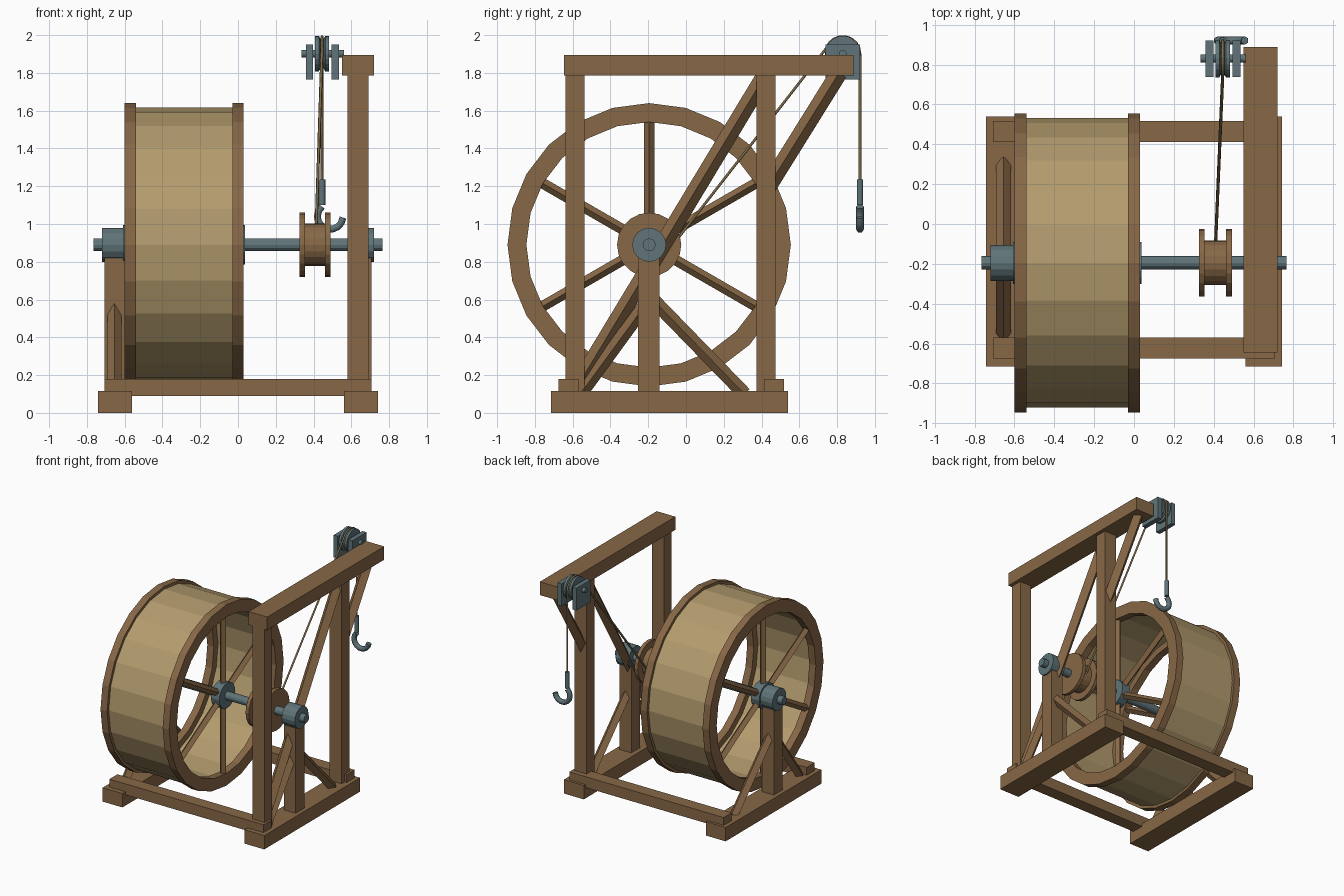
import bpy, bmesh
from math import sin, cos, pi, radians
from mathutils import Vector

if "Cube" in bpy.data.objects:
    bpy.data.objects.remove(bpy.data.objects["Cube"])


def mat(name, col):
    m = bpy.data.materials.new(name)
    m.diffuse_color = (*col, 1)
    m.use_nodes = True
    m.node_tree.nodes["Principled BSDF"].inputs["Base Color"].default_value = m.diffuse_color
    return m


WOOD = mat("wood", (0.245, 0.138, 0.062))
PLANK = mat("pale_planks", (0.45, 0.33, 0.155))
METAL = mat("metal", (0.115, 0.175, 0.19))
ROPE = mat("rope_fibre", (0.20, 0.14, 0.065))


def finish(name, bm, m):
    bmesh.ops.recalc_face_normals(bm, faces=bm.faces)
    me = bpy.data.meshes.new(name)
    bm.to_mesh(me)
    bm.free()
    me.materials.append(m)
    ob = bpy.data.objects.new(name, me)
    bpy.context.collection.objects.link(ob)
    return ob


def box(name, x, y, z, m=WOOD):
    """Box from (min, max) pairs."""
    bm = bmesh.new()
    bmesh.ops.create_cube(bm, size=1)
    for v in bm.verts:
        v.co = [(r[0] + r[1]) / 2 + c * (r[1] - r[0]) for r, c in zip((x, y, z), v.co)]
    return finish(name, bm, m)


def lathe(name, profile, cy, cz, n, m, closed=False):
    """Turn (x, radius) points about an axis along x; caps ends unless closed."""
    bm = bmesh.new()
    rings = [[bm.verts.new((x, cy + r * sin(2 * pi * i / n), cz + r * cos(2 * pi * i / n)))
              for i in range(n)] for x, r in profile]
    pairs = list(zip(rings, rings[1:]))
    if closed:
        pairs.append((rings[-1], rings[0]))
    else:
        bm.faces.new(rings[0])
        bm.faces.new(rings[-1])
    for a, b in pairs:
        for i in range(n):
            j = (i + 1) % n
            bm.faces.new((a[i], a[j], b[j], b[i]))
    return finish(name, bm, m)


def cyl(name, x0, x1, r, cy, cz, n, m):
    return lathe(name, [(x0, r), (x1, r)], cy, cz, n, m)


def ring(name, x0, x1, ri, ro, cy, cz, n, m):
    return lathe(name, [(x0, ri), (x0, ro), (x1, ro), (x1, ri)], cy, cz, n, m, True)


def strut(name, x, a, b, r):
    """Square pole set on edge, between two (y, z) points in a plane of constant x."""
    a, b = Vector((x, *a)), Vector((x, *b))
    u = Vector((1, 0, 0))
    w = (b - a).normalized().cross(u)
    bm = bmesh.new()
    e = [[bm.verts.new(p + d * r) for d in (u, w, -u, -w)] for p in (a, b)]
    bm.faces.new(e[0])
    bm.faces.new(e[1])
    for i in range(4):
        j = (i + 1) % 4
        bm.faces.new((e[0][i], e[0][j], e[1][j], e[1][i]))
    return finish(name, bm, WOOD)


def tube(name, pts, r, m, res=1):
    cu = bpy.data.curves.new(name, 'CURVE')
    cu.dimensions = '3D'
    cu.bevel_depth = r
    cu.bevel_resolution = res
    cu.use_fill_caps = True
    s = cu.splines.new('POLY')
    s.points.add(len(pts) - 1)
    for p, c in zip(s.points, pts):
        p.co = (*c, 1)
    cu.materials.append(m)
    ob = bpy.data.objects.new(name, cu)
    bpy.context.collection.objects.link(ob)
    return ob


AY, AZ = -0.195, 0.89   # axle centre

# Base frame, bearing posts and their braces, both sides
for s, side in ((-1, "left"), (1, "right")):
    def span(a, b):
        return tuple(sorted((s * a, s * b)))
    box(side + "_sill", span(0.56, 0.742), (-0.715, 0.54), (0, 0.115))
    box(side + "_bearing_post", span(0.60, 0.708), (-0.255, -0.14), (0.1, 0.82))
    cyl(side + "_bearing", *span(0.60, 0.72), 0.09, AY, AZ, 16, METAL)
    strut(side + "_front_brace", s * 0.655, (-0.56, 0.10), (-0.195, 0.60), 0.037)
    strut(side + "_rear_brace", s * 0.655, (0.31, 0.10), (-0.195, 0.62), 0.037)
for name, y in (("front", (-0.675, -0.57)), ("rear", (0.412, 0.518))):
    box(name + "_cross_beam", (-0.708, 0.708), y, (0.09, 0.18))

# Tall crane frame on the right
box("front_post", (0.58, 0.69), (-0.638, -0.538), (0.1, 1.80))
box("rear_post", (0.58, 0.69), (0.373, 0.474), (0.1, 1.80))
box("jib_beam", (0.55, 0.72), (-0.645, 0.888), (1.785, 1.895))
strut("long_brace", 0.635, (-0.57, 0.15), (0.42, 1.79), 0.045)
strut("jib_brace", 0.635, (0.43, 1.19), (0.81, 1.80), 0.045)

# Axle and treadwheel
cyl("axle", -0.765, 0.765, 0.034, AY, AZ, 12, METAL)
ring("tread_drum", -0.56, -0.01, 0.705, 0.727, AY, AZ, 24, PLANK)
for name, xc in (("left", -0.57), ("right", 0.0)):
    ring(name + "_wheel_rim", xc - 0.03, xc + 0.03, 0.65, 0.75, AY, AZ, 24, WOOD)
    cyl(name + "_wheel_hub", xc - 0.038, xc + 0.038, 0.105, AY, AZ, 16, METAL)
    for k in range(6):
        d = Vector((sin(k * pi / 3), cos(k * pi / 3)))
        c = Vector((AY, AZ))
        strut(f"{name}_spoke_{k + 1}", xc, c + d * 0.06, c + d * 0.68, 0.028)

# Winding spool
lathe("winding_spool", [(0.325, 0.17), (0.355, 0.17), (0.355, 0.112), (0.461, 0.112),
                        (0.461, 0.17), (0.491, 0.17)], AY, AZ, 20, WOOD)

# Pulley at the jib end
PX, PY, PZ = 0.445, 0.83, 1.902
lathe("pulley_sheave", [(0.408, 0.094), (0.428, 0.094), (0.436, 0.08), (0.454, 0.08),
                        (0.462, 0.094), (0.482, 0.094)], PY, PZ, 20, METAL)
for name, x in (("left", (0.36, 0.398)), ("right", (0.495, 0.535))):
    box(name + "_pulley_cheek", x, (0.738, 0.922), (1.765, 1.95), METAL)
cyl("pulley_pin", 0.335, 0.56, 0.02, PY, PZ, 12, METAL)

# Rope from spool, over the sheave, down to the hook
arc = [(PX, PY + 0.091 * cos(t), PZ + 0.091 * sin(t))
       for t in (radians(160 - 20 * i) for i in range(9))]
tube("hoist_rope", [(0.41, -0.085, 0.87)] + arc + [(PX, 0.921, 1.20)], 0.008, ROPE)

# Hook with shank
tube("hook_shank", [(PX, 0.921, 1.10), (PX, 0.921, 1.235)], 0.018, METAL)
tube("hook", [(0.488 + 0.068 * cos(t), 0.921, 1.04 + 0.068 * sin(t))
              for t in (radians(130 + 25 * i) for i in range(10))], 0.021, METAL)
